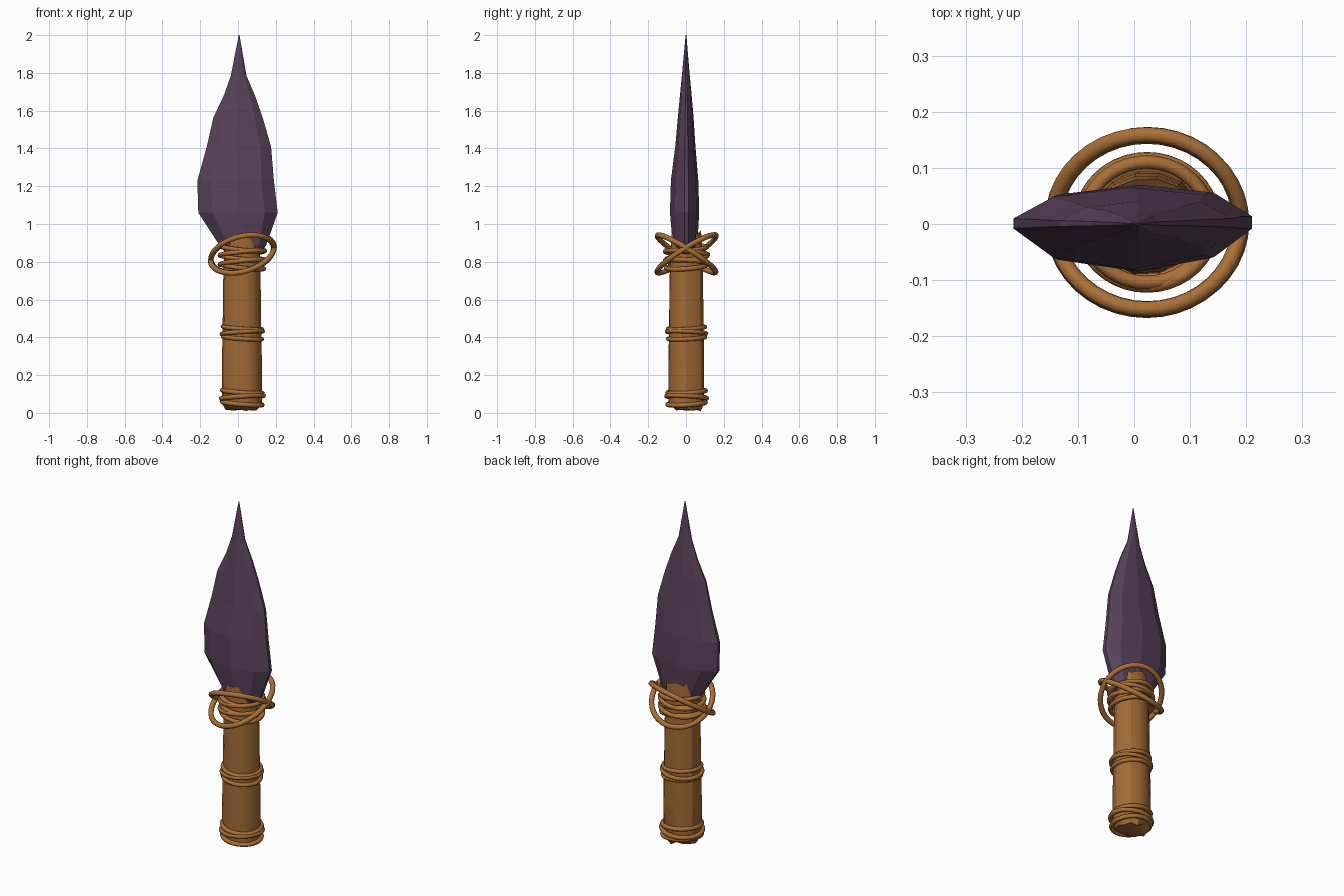
import bpy, bmesh, math, random
from mathutils import Vector

random.seed(4)
if "Cube" in bpy.data.objects:
    bpy.data.objects.remove(bpy.data.objects["Cube"])


def material(name, rgb):
    m = bpy.data.materials.new(name)
    m.use_nodes = True
    m.diffuse_color = (*rgb, 1)
    m.node_tree.nodes["Principled BSDF"].inputs["Base Color"].default_value = (*rgb, 1)
    return m


WOOD = material("brown wood", (0.36, 0.145, 0.035))
CORD = material("brown cord", (0.40, 0.16, 0.038))
STONE = material("purple stone", (0.1, 0.054, 0.1))
AXIS_X, AXIS_Y = 0.023, 0.003


def loft(name, rings, mat, smooth=None):
    """Skin a list of equal-length closed rings and cap both ends."""
    bm = bmesh.new()
    rows = [[bm.verts.new(p) for p in ring] for ring in rings]
    n = len(rows[0])
    for a, b in zip(rows, rows[1:]):
        for i in range(n):
            j = (i + 1) % n
            bm.faces.new((a[i], a[j], b[j], b[i]))
    bm.faces.new(rows[0][::-1])
    bm.faces.new(rows[-1])
    bmesh.ops.recalc_face_normals(bm, faces=bm.faces)
    me = bpy.data.meshes.new(name)
    bm.to_mesh(me)
    bm.free()
    ob = bpy.data.objects.new(name, me)
    bpy.context.collection.objects.link(ob)
    me.materials.append(mat)
    if smooth:
        bpy.ops.object.select_all(action="DESELECT")
        ob.select_set(True)
        bpy.context.view_layer.objects.active = ob
        bpy.ops.object.shade_smooth_by_angle(angle=math.radians(smooth))
    return ob


# Blade: z, left edge, right edge, front depth, back depth
sections = [
    (0.84, -0.06, 0.12, 0.05, 0.045),
    (0.89, -0.10, 0.15, 0.07, 0.06),
    (1.06, -0.21, 0.21, 0.085, 0.07),
    (1.23, -0.215, 0.19, 0.08, 0.065),
    (1.41, -0.165, 0.175, 0.057, 0.05),
    (1.565, -0.13, 0.13, 0.043, 0.04),
    (1.68, -0.075, 0.09, 0.032, 0.03),
    (1.785, -0.038, 0.045, 0.022, 0.02),
    (2.0, 0.004, 0.008, 0.002, 0.002),
]


def blade_ring(z, left, right, front, back):
    mid = (left + right) / 2 + 0.01 * (2 - z)
    def at(t):
        return mid + (right - mid) * t if t > 0 else mid + (mid - left) * t
    lower = [(at(t), -front * d, z) for t, d in ((-1, .1), (-.66, .75), (0, 1), (.66, .7), (1, .1))]
    upper = [(at(t), back * d, z) for t, d in ((1, .2), (.66, .8), (0, 1), (-.66, .75), (-1, .15))]
    return lower + upper


loft("blade", [blade_ring(*s) for s in sections], STONE)

# Handle: faceted shaft with chipped ends
SIDES = 14
wobble = [random.uniform(-0.004, 0.004) for _ in range(SIDES)]


def handle_ring(z, r, chip=0.0):
    ring = []
    for i in range(SIDES):
        a = math.tau * i / SIDES
        rr = r + wobble[i]
        ring.append((AXIS_X + rr * math.cos(a), AXIS_Y + rr * 0.93 * math.sin(a),
                     z + random.uniform(-chip, chip)))
    return ring


loft("handle", [
    handle_ring(0.015, 0.06, 0.004),
    handle_ring(0.022, 0.086, 0.015),
    handle_ring(0.05, 0.105),
    handle_ring(0.25, 0.106),
    handle_ring(0.45, 0.102),
    handle_ring(0.7, 0.099),
    handle_ring(0.86, 0.094),
    handle_ring(0.955, 0.088, 0.02),
    handle_ring(0.95, 0.06, 0.02),
], WOOD, 28)


# Cord loops: sheared circles swept with a round section
def cord(name, z, r, tube, tilt_x=0.0, tilt_y=0.0, squash=0.95):
    cu = bpy.data.curves.new(name, "CURVE")
    cu.dimensions = "3D"
    cu.bevel_depth = tube
    cu.bevel_resolution = 2
    sp = cu.splines.new("POLY")
    count = 40
    sp.points.add(count - 1)
    for i, p in enumerate(sp.points):
        a = math.tau * i / count
        c, s = math.cos(a), math.sin(a)
        p.co = (AXIS_X + r * c, AXIS_Y + r * squash * s, z + tilt_x * c + tilt_y * s, 1)
    sp.use_cyclic_u = True
    sp.use_smooth = True
    cu.materials.append(CORD)
    ob = bpy.data.objects.new(name, cu)
    bpy.context.collection.objects.link(ob)


def binding(name, heights, r, tube, tilt):
    for i, z in enumerate(heights):
        sign = 1 if i % 2 else -1
        cord(f"{name}_{i + 1}", z, r + 0.003 * sign, tube, tilt * sign, -tilt * sign * 0.7)


binding("base_binding", (0.05, 0.083, 0.112), 0.109, 0.0125, 0.008)
binding("middle_binding", (0.397, 0.425, 0.45), 0.106, 0.0115, 0.007)
binding("neck_binding", (0.775, 0.798, 0.822, 0.846, 0.87), 0.116, 0.0125, 0.012)

# Two wide crossing loops around the neck
cord("crossing_loop_1", 0.842, 0.168, 0.0145, 0.035, 0.095, 0.93)
cord("crossing_loop_2", 0.842, 0.166, 0.0145, 0.03, -0.095, 0.93)
